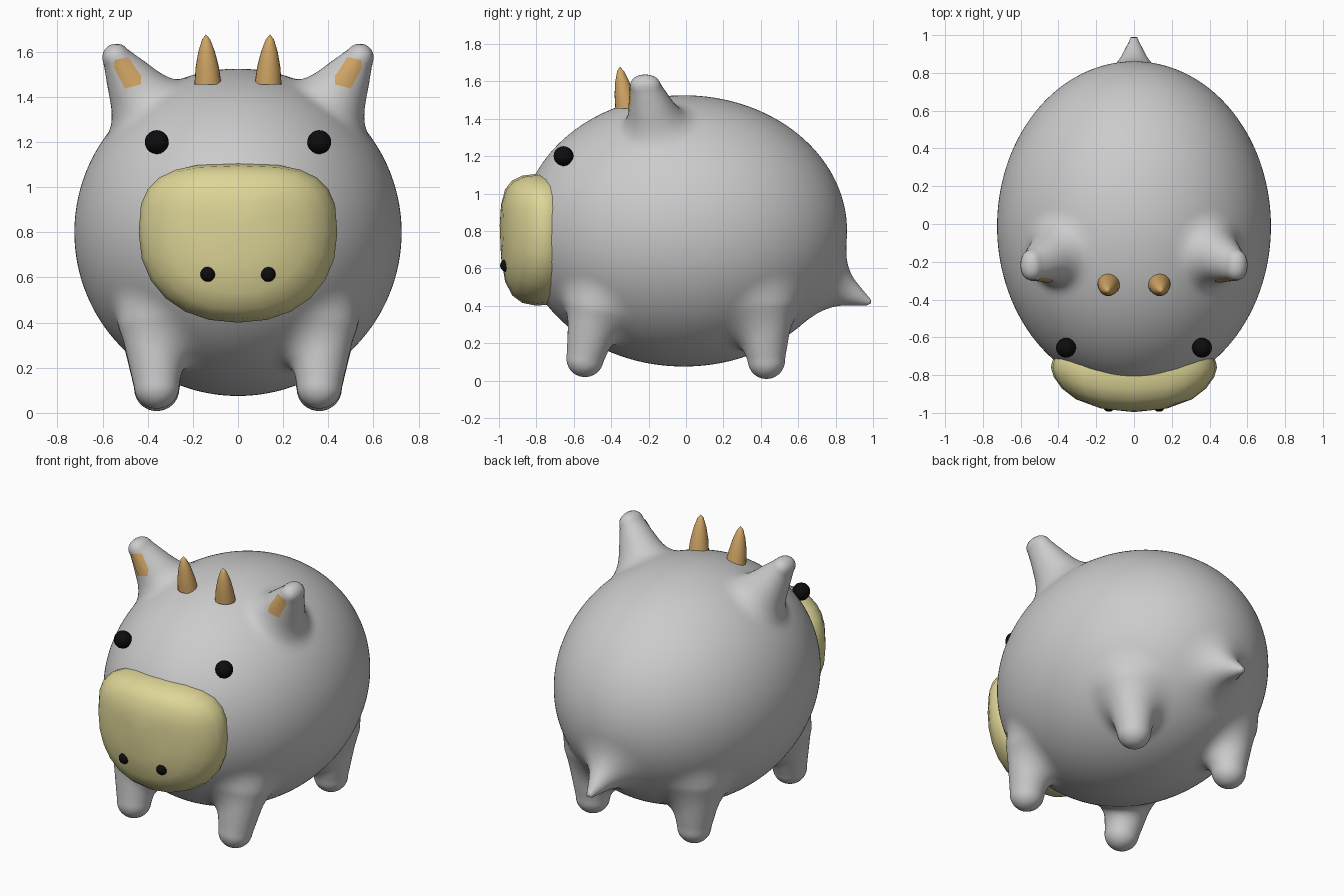
import bpy, bmesh, math
from mathutils import Vector, Matrix
from mathutils.bvhtree import BVHTree

if "Cube" in bpy.data.objects:
    bpy.data.objects.remove(bpy.data.objects["Cube"])


def material(name, rgb):
    m = bpy.data.materials.new(name)
    m.diffuse_color = (*rgb, 1)
    m.use_nodes = True
    m.node_tree.nodes["Principled BSDF"].inputs["Base Color"].default_value = m.diffuse_color
    return m


GREY = material("body grey", (0.60, 0.60, 0.60))
CREAM = material("snout cream", (0.73, 0.67, 0.31))
TAN = material("horn tan", (0.64, 0.38, 0.13))
BLACK = material("black", (0.004, 0.004, 0.004))


def make(name, bm, mat, mirror=False, angle=180):
    mesh = bpy.data.meshes.new(name)
    bm.to_mesh(mesh)
    ob = bpy.data.objects.new(name, mesh)
    bpy.context.collection.objects.link(ob)
    mesh.materials.append(mat)
    if mirror:
        ob.modifiers.new("mirror", 'MIRROR')
    bpy.ops.object.select_all(action='DESELECT')
    ob.select_set(True)
    bpy.context.view_layer.objects.active = ob
    bpy.ops.object.shade_smooth_by_angle(angle=math.radians(angle))
    return ob


def loft(bm, rings):
    """Skin closed rings of points; a ring of one point closes the end."""
    rows = [[bm.verts.new(p) for p in r] for r in rings]
    for a, b in zip(rows, rows[1:]):
        n = max(len(a), len(b))
        for i in range(n):
            j = (i + 1) % n
            if len(b) == 1:
                bm.faces.new((a[i], a[j], b[0]))
            else:
                bm.faces.new((a[i], a[j], b[j], b[i]))
    if len(rows[0]) > 2:
        bm.faces.new(rows[0][::-1])
    bmesh.ops.recalc_face_normals(bm, faces=bm.faces[:])


# Body shape: an egg with tapered limbs blended in (limbs given for x >= 0)
CENTRE, RADII = Vector((0, -0.012, 0.8)), Vector((0.725, 0.873, 0.725))
LIMBS = [  # start, start radius, end, end radius, blend
    (Vector((0.37, -0.48, 0.38)), 0.15, Vector((0.36, -0.54, 0.118)), 0.10, 0.10),
    (Vector((0.36, 0.41, 0.40)), 0.17, Vector((0.36, 0.43, 0.108)), 0.10, 0.10),
    (Vector((0.40, -0.16, 1.35)), 0.155, Vector((0.54, -0.245, 1.575)), 0.055, 0.09),
    (Vector((0.40, -0.16, 1.35)), 0.155, Vector((0.54, -0.19, 1.575)), 0.055, 0.05),
    (Vector((0, 0.74, 0.53)), 0.14, Vector((0, 0.975, 0.42)), 0.022, 0.12),
]


def field(p):
    q = Vector((abs(p.x), p.y, p.z))
    e = q - CENTRE
    u = Vector((e.x / RADII.x, e.y / RADII.y, e.z / RADII.z))
    w = Vector((u.x / RADII.x, u.y / RADII.y, u.z / RADII.z))
    d = u.length * (u.length - 1) / max(w.length, 1e-6)
    for a, ra, b, rb, k in LIMBS:
        ab = b - a
        t = min(1, max(0, (q - a).dot(ab) / ab.length_squared))
        c = (q - a - ab * t).length - (ra + (rb - ra) * t)
        h = max(k - abs(d - c), 0) / k
        d = min(d, c) - h * h * k / 4
    return d


# Rough union of spheres, fused by a voxel remesh
bm = bmesh.new()
bmesh.ops.create_icosphere(bm, subdivisions=5, radius=1,
                           matrix=Matrix.Translation(CENTRE) @ Matrix.Diagonal((*RADII, 1)))
for a, ra, b, rb, k in LIMBS:
    for side in ((1, -1) if a.x else (1,)):
        for i in range(13):
            t = i / 12
            p = a.lerp(b, t)
            p.x *= side
            bmesh.ops.create_icosphere(bm, subdivisions=3, radius=ra + (rb - ra) * t,
                                       matrix=Matrix.Translation(p))
rough = make("rough_body", bm, GREY)
mod = rough.modifiers.new("fuse", 'REMESH')
mod.mode = 'VOXEL'
mod.voxel_size = 0.02
fused = bpy.data.meshes.new_from_object(
    rough.evaluated_get(bpy.context.evaluated_depsgraph_get()))
bpy.data.objects.remove(rough)

# Pull the fused mesh onto the smooth blended surface
bm = bmesh.new()
bm.from_mesh(fused)
E = 0.002
for step in range(3):
    for v in bm.verts:
        f = field(v.co)
        g = Vector([(field(v.co + E * ax) - f) / E for ax in
                    (Vector((1, 0, 0)), Vector((0, 1, 0)), Vector((0, 0, 1)))])
        move = g * (f / max(g.length_squared, 0.1))
        if move.length > 0.06:
            move *= 0.06 / move.length
        v.co -= move
    if step < 2:
        bmesh.ops.smooth_vert(bm, verts=bm.verts[:], factor=0.5,
                              use_axis_x=True, use_axis_y=True, use_axis_z=True)
make("body", bm, GREY)
tree = BVHTree.FromBMesh(bm)

# Inner ear patches: thin sheets laid on the front of the ears
corners = [(0.545, 1.565), (0.487, 1.575), (0.43, 1.49),
           (0.43, 1.455), (0.50, 1.437), (0.55, 1.535)]


def on_ear(x, z):
    hit, normal, _, _ = tree.ray_cast(Vector((x, -1.2, z)), Vector((0, 1, 0)))
    return hit + normal * 0.004 if hit else Vector((x, -0.28, z))


outline = [(a[0] + (b[0] - a[0]) * i / 4, a[1] + (b[1] - a[1]) * i / 4)
           for a, b in zip(corners, corners[1:] + corners[:1]) for i in range(4)]
mx, mz = 0.49, 1.508
patch = bmesh.new()
rows = [[patch.verts.new(on_ear(mx + (x - mx) * s, mz + (z - mz) * s)) for x, z in outline]
        for s in (1, 0.75, 0.5, 0.25)]
mid = patch.verts.new(on_ear(mx, mz))
n = len(outline)
for i in range(n):
    j = (i + 1) % n
    for a, b in zip(rows, rows[1:]):
        patch.faces.new((a[i], a[j], b[j], b[i]))
    patch.faces.new((rows[-1][i], rows[-1][j], mid))
bmesh.ops.recalc_face_normals(patch, faces=patch.faces[:])
if sum(f.normal.y for f in patch.faces) > 0:
    bmesh.ops.reverse_faces(patch, faces=patch.faces[:])
make("ear_patch", patch, TAN, mirror=True)


# Snout: rounded outline, flat top and deeper bottom, bulging forward
def snout_ring(s, y, bend, count=24):
    pts = []
    for i in range(count):
        a = 2 * math.pi * i / count
        c, d = math.cos(a), math.sin(a)
        power, height = (3, 0.305) if d > 0 else (2.2, 0.4)
        x = math.copysign(abs(c) ** (2 / power), c) * s
        z = math.copysign(abs(d) ** (2 / power), d) * s * height
        pts.append((0.44 * x, y + bend * x * x, 0.8 + 0.03 * (1 - s) + z))
    return pts


bm = bmesh.new()
loft(bm, [snout_ring(0.92, -0.66, 0), snout_ring(0.985, -0.73, 0),
          snout_ring(1, -0.80, 0.04), snout_ring(0.965, -0.875, 0.07),
          snout_ring(0.87, -0.93, 0.08), snout_ring(0.7, -0.967, 0.08),
          snout_ring(0.4, -0.989, 0.08), [(0, -0.996, 0.83)]])
make("snout", bm, CREAM)

# Horns: curved cones leaning slightly forward
bm = bmesh.new()
rings = []
for r, z in ((0.06, 1.455), (0.052, 1.53), (0.037, 1.60), (0.018, 1.655)):
    t = (z - 1.455) / 0.22
    rings.append([(0.133 + 0.009 * t + r * math.cos(math.tau * i / 20),
                   -0.318 - 0.035 * t + r * math.sin(math.tau * i / 20), z)
                  for i in range(20)])
loft(bm, rings + [[(0.142, -0.353, 1.677)]])
make("horn", bm, TAN, mirror=True, angle=50)

# Eyes and nostrils: small black balls
for name, pos, r in (("eye", (0.36, -0.655, 1.2), 0.053),
                     ("nostril", (0.133, -0.96, 0.615), 0.034)):
    bm = bmesh.new()
    bmesh.ops.create_uvsphere(bm, u_segments=16, v_segments=10, radius=r,
                              matrix=Matrix.Translation(pos))
    make(name, bm, BLACK, mirror=True)
